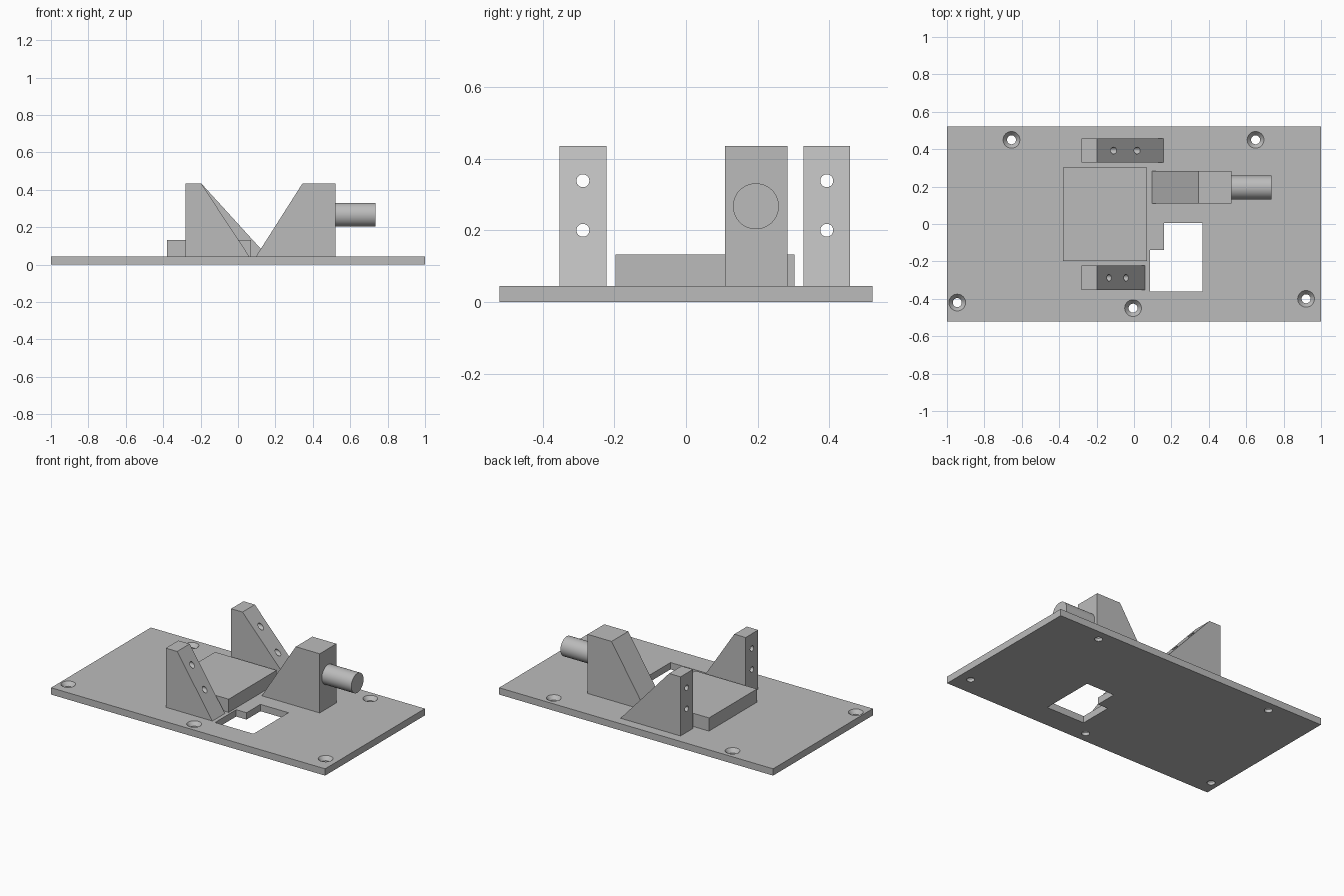
import bpy, bmesh, math
from mathutils import Matrix, Vector

cube = bpy.data.objects.get("Cube")
if cube:
    bpy.data.objects.remove(cube, do_unlink=True)

grey = bpy.data.materials.new("plain grey")
grey.use_nodes = True
GREY = (0.5, 0.5, 0.5, 1)
grey.diffuse_color = GREY
grey.node_tree.nodes["Principled BSDF"].inputs["Base Color"].default_value = GREY

PLATE = 0.045   # plate thickness
TOP = 0.435     # top of the uprights


def finish(name, bm):
    bmesh.ops.recalc_face_normals(bm, faces=bm.faces)
    mesh = bpy.data.meshes.new(name)
    bm.to_mesh(mesh)
    bm.free()
    mesh.materials.append(grey)
    obj = bpy.data.objects.new(name, mesh)
    bpy.context.collection.objects.link(obj)
    return obj


def extrude(name, points, offset):
    """Solid from a planar outline pushed along offset."""
    bm = bmesh.new()
    face = bm.faces.new([bm.verts.new(p) for p in points])
    new = bmesh.ops.extrude_face_region(bm, geom=[face])["geom"]
    verts = [g for g in new if isinstance(g, bmesh.types.BMVert)]
    bmesh.ops.translate(bm, verts=verts, vec=offset)
    return finish(name, bm)


def box(name, x0, x1, y0, y1, z0, z1):
    outline = [(x0, y0, z0), (x1, y0, z0), (x1, y1, z0), (x0, y1, z0)]
    return extrude(name, outline, (0, 0, z1 - z0))


def cone(name, start, end, r0, r1, sides=48):
    """Round bar or cone frustum between two points."""
    a, b = Vector(start), Vector(end)
    turn = (b - a).to_track_quat("Z", "Y").to_matrix().to_4x4()
    bm = bmesh.new()
    bmesh.ops.create_cone(bm, cap_ends=True, segments=sides, radius1=r0, radius2=r1,
                          depth=(b - a).length,
                          matrix=Matrix.Translation((a + b) / 2) @ turn)
    return finish(name, bm)


def cut(obj, cutters):
    """Subtract each cutter, then discard it."""
    bpy.context.view_layer.objects.active = obj
    for cutter in cutters:
        cutter.hide_render = True
        mod = obj.modifiers.new("cut", "BOOLEAN")
        mod.operation = "DIFFERENCE"
        mod.solver = "EXACT"
        mod.object = cutter
        bpy.ops.object.modifier_apply(modifier=mod.name)
        bpy.data.objects.remove(cutter, do_unlink=True)


def smooth(obj):
    bpy.ops.object.select_all(action="DESELECT")
    obj.select_set(True)
    bpy.context.view_layer.objects.active = obj
    bpy.ops.object.shade_smooth_by_angle(angle=math.radians(25))


# Base plate with stepped window and countersunk screw holes
plate = box("base_plate", -1, 1, -0.52, 0.52, 0, PLATE)
window = [(0.085, -0.36), (0.365, -0.36), (0.365, 0.005),
          (0.16, 0.005), (0.16, -0.14), (0.085, -0.14)]
cutters = [extrude("window_cutter", [(x, y, -0.1) for x, y in window], (0, 0, 0.3))]
for x, y in [(-0.655, 0.45), (0.65, 0.45), (-0.945, -0.42), (-0.005, -0.45), (0.92, -0.4)]:
    cutters.append(cone("hole_cutter", (x, y, -0.1), (x, y, 0.1), 0.024, 0.024, 32))
    # cone runs a little past the top face at the same slope
    cutters.append(cone("sink_cutter", (x, y, 0.02), (x, y, 0.05), 0.024, 0.049, 32))
cut(plate, cutters)
smooth(plate)

# Raised pad
box("raised_pad", -0.38, 0.07, -0.197, 0.303, PLATE, 0.132)

# Sloped brackets with two cross holes each
for name, y0, y1, toe in [("front_bracket", -0.353, -0.222, 0.06),
                          ("back_bracket", 0.328, 0.457, 0.158)]:
    profile = [(-0.28, PLATE), (toe, PLATE), (-0.197, TOP), (-0.28, TOP)]
    bracket = extrude(name, [(x, y0, z) for x, z in profile], (0, y1 - y0, 0))
    mid = (y0 + y1) / 2
    cut(bracket, [cone("cross_cutter", (-0.5, mid, z), (0.5, mid, z), 0.018, 0.018, 32)
                  for z in (0.2, 0.338)])
    smooth(bracket)

# Sloped mount with round shaft
profile = [(0.097, PLATE), (0.52, PLATE), (0.52, TOP), (0.345, TOP)]
extrude("shaft_mount", [(x, 0.109, z) for x, z in profile], (0, 0.174, 0))
shaft = cone("shaft", (0.5, 0.195, 0.267), (0.735, 0.195, 0.267), 0.064, 0.064)
smooth(shaft)
